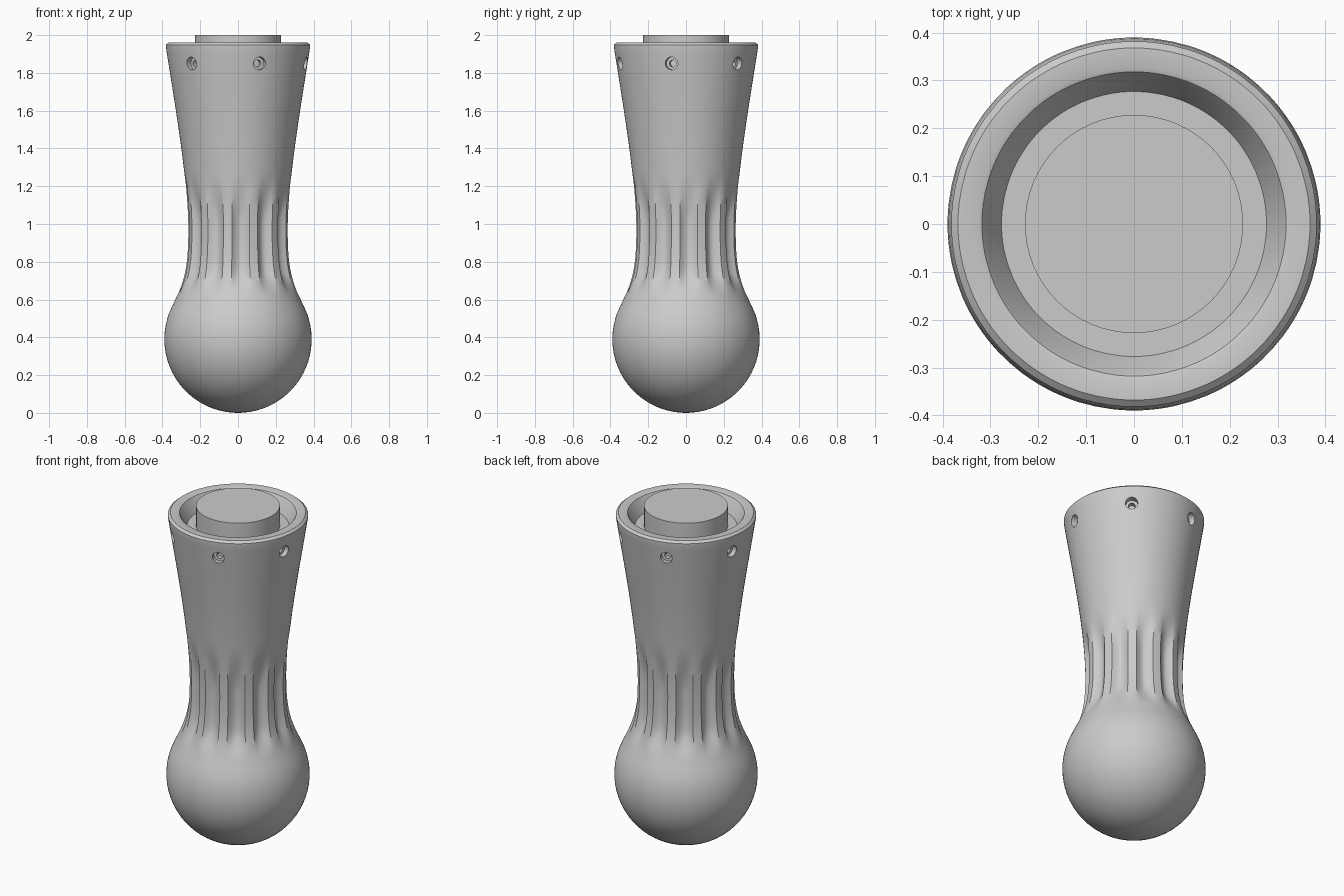
import bpy, bmesh, math
from mathutils import Vector, Matrix
from mathutils.geometry import interpolate_bezier

if "Cube" in bpy.data.objects:
    bpy.data.objects.remove(bpy.data.objects["Cube"])

grey = bpy.data.materials.new("plain grey")
grey.use_nodes = True
colour = (0.6, 0.6, 0.6, 1)
grey.diffuse_color = colour
grey.node_tree.nodes["Principled BSDF"].inputs["Base Color"].default_value = colour

BALL = 0.39        # ball radius and height of its centre
FLUTES = 12
FLUTE_START = 3    # degrees from the front to the first flute centre
FLUTE_HALF = 10    # half width of a flute in degrees


def finish(name, bm):
    bmesh.ops.recalc_face_normals(bm, faces=bm.faces[:])
    mesh = bpy.data.meshes.new(name)
    bm.to_mesh(mesh)
    bm.free()
    mesh.materials.append(grey)
    obj = bpy.data.objects.new(name, mesh)
    bpy.context.collection.objects.link(obj)
    return obj


def ramp(a, b, v):
    t = min(max((v - a) / (b - a), 0), 1)
    return t * t * (3 - 2 * t)


def curve(a, b, c, d, n):
    pts = [Vector((r, 0, z)) for r, z in (a, b, c, d)]
    return [(p.x, p.z) for p in interpolate_bezier(*pts, n)]


def smooth(obj, degrees=28):
    bpy.ops.object.select_all(action="DESELECT")
    obj.select_set(True)
    bpy.context.view_layer.objects.active = obj
    bpy.ops.object.shade_smooth_by_angle(angle=math.radians(degrees))


# Outline of the grip: ball, waist, flare, rim and shallow cup
end = math.asin(0.17 / BALL)
outline = []
for i in range(1, 25):
    a = -math.pi / 2 + (math.pi / 2 + end) * i / 24
    outline.append((BALL * math.cos(a), BALL + BALL * math.sin(a)))
outline += curve(outline[-1], (0.283, 0.70), (0.265, 0.77), (0.265, 0.97), 20)[1:]
outline += curve((0.265, 0.97), (0.265, 1.25), (0.338, 1.65), (0.382, 1.94), 28)[1:]
outline += [(0.382, 1.948), (0.368, 1.96), (0.326, 1.96), (0.318, 1.957),
            (0.312, 1.948), (0.277, 1.88)]
outer_count = len(outline) - 6

# Angles around the grip, with vertices on both edges of every flute
steps = []
for k in range(FLUTES):
    centre = FLUTE_START + k * 360 / FLUTES
    for j in range(-4, 5):
        steps.append((centre + FLUTE_HALF * j / 4, 1 - (j / 4) ** 2))
    steps.append((centre + 180 / FLUTES, 0))

# Fluted grip body
bm = bmesh.new()
rings = []
for i, (r, z) in enumerate(outline):
    depth = 0
    if i < outer_count:
        depth = 0.028 * ramp(0.61, 0.77, z) * (1 - ramp(1.0, 1.28, z))
    ring = []
    for angle, cut in steps:
        a = math.radians(angle)
        rr = r - depth * cut
        ring.append(bm.verts.new((rr * math.sin(a), -rr * math.cos(a), z)))
    rings.append(ring)
n = len(steps)
for low, high in zip(rings, rings[1:]):
    for j in range(n):
        bm.faces.new((low[j], low[(j + 1) % n], high[(j + 1) % n], high[j]))
pole = bm.verts.new((0, 0, 0))
for j in range(n):
    bm.faces.new((pole, rings[0][(j + 1) % n], rings[0][j]))
bm.faces.new(rings[-1])
body = finish("grip_body", bm)

# Six stepped screw holes around the rim
for name, radius, inner in (("counterbore", 0.034, 0.335), ("screw_bore", 0.019, 0.305)):
    bm = bmesh.new()
    for k in range(6):
        a = math.radians(18 + 60 * k)
        out = Vector((math.sin(a), -math.cos(a), 0))
        length = 0.45 - inner
        place = Matrix.Translation(out * (inner + length / 2) + Vector((0, 0, 1.85)))
        turn = out.to_track_quat("Z", "Y").to_matrix().to_4x4()
        bmesh.ops.create_cone(bm, cap_ends=True, segments=24, radius1=radius,
                              radius2=radius, depth=length, matrix=place @ turn)
    cutter = finish(name, bm)
    cutter.hide_render = True
    mod = body.modifiers.new(name, "BOOLEAN")
    mod.operation = "DIFFERENCE"
    mod.solver = "EXACT"
    mod.object = cutter
    bpy.context.view_layer.objects.active = body
    bpy.ops.object.modifier_apply(modifier=mod.name)
    bpy.data.objects.remove(cutter)
smooth(body)

# Round post standing in the cup
bm = bmesh.new()
bmesh.ops.create_cone(bm, cap_ends=True, segments=64, radius1=0.228, radius2=0.228,
                      depth=0.13, matrix=Matrix.Translation((0, 0, 1.935)))
smooth(finish("centre_post", bm))
